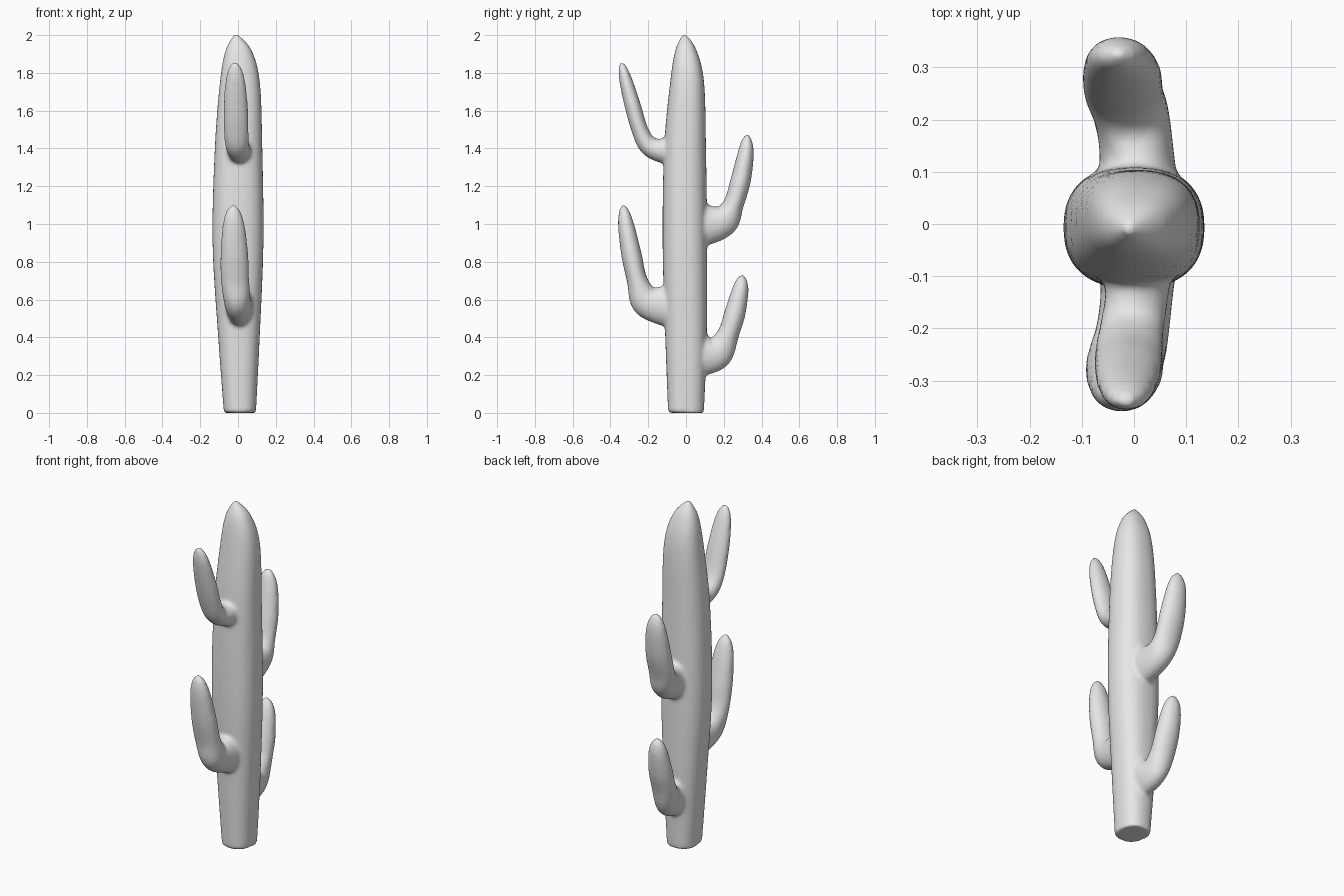
import bpy, math
from mathutils import Vector

if "Cube" in bpy.data.objects:
    bpy.data.objects.remove(bpy.data.objects["Cube"])

SIDES, STEPS = 32, 6
grey = bpy.data.materials.new("plain grey")
grey.diffuse_color = (0.8, 0.8, 0.8, 1)
grey.use_nodes = True
grey.node_tree.nodes["Principled BSDF"].inputs["Base Color"].default_value = grey.diffuse_color
verts, faces = [], []


def spline(p0, p1, p2, p3, t):
    """Catmull-Rom blend of whole sections."""
    return [0.5 * (2 * b + (c - a) * t + (2 * a - 5 * b + 4 * c - d) * t * t
                   + (3 * b - a - 3 * c + d) * t ** 3)
            for a, b, c, d in zip(p0, p1, p2, p3)]


def limb(sections, power=2.0):
    """Loft sections (x, y, z, half width in x, half depth) into a closed tube."""
    n = len(sections)
    rows = []
    for i in range(n - 1):
        quad = [sections[max(0, min(n - 1, i + k))] for k in (-1, 0, 1, 2)]
        rows += [spline(*quad, s / STEPS) for s in range(STEPS)]
    rows.append(sections[-1])
    pts = [Vector(r[:3]) for r in rows]
    start = len(verts)
    for i, r in enumerate(rows):
        tan = pts[min(i + 1, len(pts) - 1)] - pts[max(i - 1, 0)]
        tan.x = 0
        side = tan.normalized().cross(Vector((1, 0, 0)))
        for k in range(SIDES):
            a = 2 * math.pi * k / SIDES
            c, s = math.cos(a), math.sin(a)
            u = math.copysign(abs(c) ** (2 / power), c) * max(r[3], 0.003)
            v = math.copysign(abs(s) ** (2 / power), s) * max(r[4], 0.003)
            verts.append(pts[i] + Vector((u, 0, 0)) + side * v)
    for i in range(len(rows) - 1):
        for k in range(SIDES):
            a, b = start + i * SIDES, (k + 1) % SIDES
            faces.append((a + k, a + b, a + SIDES + b, a + SIDES + k))
    faces.append(tuple(range(start + SIDES - 1, start - 1, -1)))
    last = start + (len(rows) - 1) * SIDES
    faces.append(tuple(range(last, last + SIDES)))


def arm(s, joint_z, joint_r, elbow, tip, width, depth, lean, bow):
    """Stub out of the trunk, a bent heel, then a tapering finger."""
    ey, ez = elbow
    secs = [(0.01, s * 0.05, joint_z, width, joint_r),
            (0.005, s * 0.14, joint_z, width * 0.93, joint_r * 0.78),
            (-0.005, s * (ey - 0.042), joint_z + 0.03, width * 0.95, joint_r * 0.64)]
    for t in (0, 0.33, 0.7, 0.9, 1):
        y = ey + (tip[0] - ey) * t + bow * math.sin(math.pi * t)
        z = ez + (tip[1] - ez) * t
        taper = (1 - t ** 3) ** 0.55
        secs.append((lean * (0.6 + 0.4 * t), s * y, z, width * taper, depth * 1.1 * taper))
    limb(secs)


# Trunk: (x, y, z, half width, half depth)
limb([(0.01, 0, 0, 0.085, 0.095), (0.005, 0, 0.4, 0.11, 0.11),
      (0, -0.006, 0.9, 0.135, 0.118), (0.003, -0.005, 1.4, 0.126, 0.111),
      (0.01, 0.006, 1.75, 0.106, 0.09), (0.003, -0.002, 1.92, 0.069, 0.056),
      (-0.01, -0.01, 2.006, 0.008, 0.008)], 2.4)

# Arms: upper front, lower front, upper back, lower back
arm(-1, 1.39, 0.08, (0.245, 1.5), (0.345, 1.865), 0.066, 0.04, -0.016, 0.003)
arm(-1, 0.57, 0.13, (0.258, 0.7), (0.334, 1.11), 0.075, 0.05, -0.026, 0.006)
arm(1, 1.0, 0.13, (0.25, 1.1), (0.325, 1.483), 0.077, 0.05, -0.032, 0.016)
arm(1, 0.31, 0.125, (0.225, 0.42), (0.3, 0.737), 0.07, 0.052, -0.022, 0.01)

mesh = bpy.data.meshes.new("cactus")
mesh.from_pydata(verts, [], faces)
mesh.materials.append(grey)
cactus = bpy.data.objects.new("cactus", mesh)
bpy.context.collection.objects.link(cactus)

# Fuse trunk and arms into one skin with soft joints
fuse = cactus.modifiers.new("fuse", 'REMESH')
fuse.mode = 'VOXEL'
fuse.voxel_size = 0.01
fuse.use_smooth_shade = True
soften = cactus.modifiers.new("soften", 'SMOOTH')
soften.factor = 0.5
soften.iterations = 8
